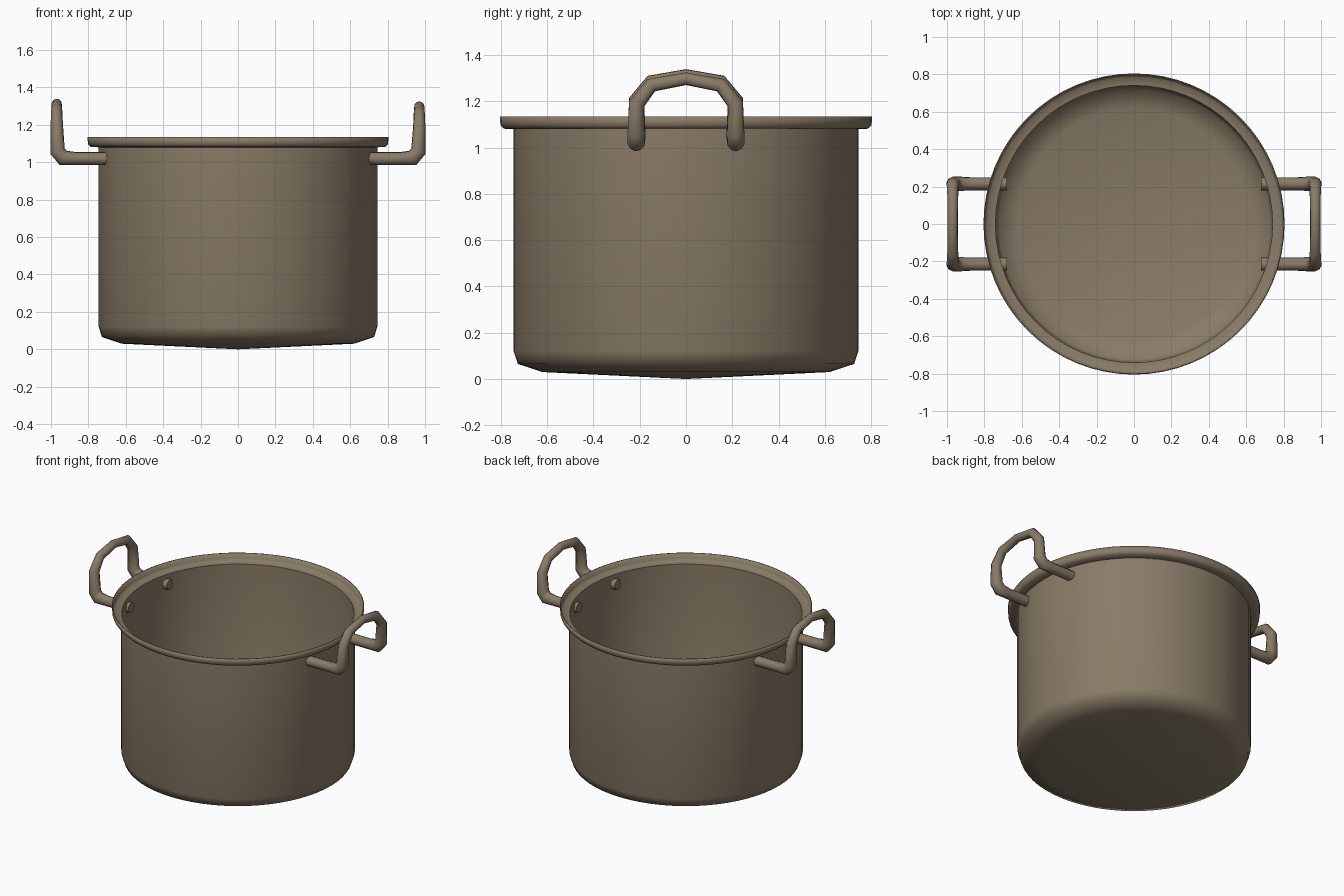
import bpy, bmesh, math
from mathutils import Vector

if "Cube" in bpy.data.objects:
    bpy.data.objects.remove(bpy.data.objects["Cube"])

metal = bpy.data.materials.new("warm_metal")
metal.diffuse_color = (0.25, 0.20, 0.135, 1)
metal.use_nodes = True
metal.node_tree.nodes["Principled BSDF"].inputs["Base Color"].default_value = metal.diffuse_color


def finish(name, bm, angle):
    mesh = bpy.data.meshes.new(name)
    bm.to_mesh(mesh)
    bm.free()
    obj = bpy.data.objects.new(name, mesh)
    bpy.context.collection.objects.link(obj)
    mesh.materials.append(metal)
    bpy.ops.object.select_all(action='DESELECT')
    obj.select_set(True)
    bpy.context.view_layer.objects.active = obj
    bpy.ops.object.shade_smooth_by_angle(angle=math.radians(angle))
    return obj


def lathe(profile, segments):
    bm = bmesh.new()
    verts = [bm.verts.new((r, 0, z)) for r, z in profile]
    edges = [bm.edges.new(pair) for pair in zip(verts, verts[1:])]
    bmesh.ops.spin(bm, geom=verts + edges, cent=(0, 0, 0), axis=(0, 0, 1),
                   angle=math.tau, steps=segments)
    bmesh.ops.remove_doubles(bm, verts=bm.verts[:], dist=1e-4)
    # make normals face outward
    bm.normal_update()
    wall = max(bm.faces, key=lambda f: f.calc_area())
    c = wall.calc_center_median()
    if wall.normal.x * c.x + wall.normal.y * c.y < 0:
        bmesh.ops.reverse_faces(bm, faces=bm.faces[:])
    return bm


def mitred_tube(path, sizes, radius, sides=10):
    """Sweep a round section along a path with mitred corners."""
    bm = bmesh.new()
    dirs = [(b - a).normalized() for a, b in zip(path, path[1:])]
    d = dirs[0]
    u = d.orthogonal().normalized()
    v = d.cross(u)
    ring = [path[0] + radius * (math.cos(t) * u + math.sin(t) * v)
            for t in (math.tau * k / sides for k in range(sides))]
    rings = []
    for i, p in enumerate(path):
        if i > 0:
            d = dirs[i - 1]
            n = d + dirs[min(i, len(dirs) - 1)]
            ring = [q + d * ((p - q).dot(n) / d.dot(n)) for q in ring]
        rings.append([bm.verts.new(p + (q - p) * sizes[i]) for q in ring])
    for a, b in zip(rings, rings[1:]):
        for k in range(sides):
            j = (k + 1) % sides
            bm.faces.new((a[k], a[j], b[j], b[k]))
    bm.faces.new(rings[0])
    bm.faces.new(rings[-1])
    bmesh.ops.recalc_face_normals(bm, faces=bm.faces[:])
    return bm


# Pot body: thin shell with rounded base and stepped, upturned rim
profile = [(0, 0), (0.62, 0.03), (0.727, 0.065), (0.745, 0.12),
           (0.745, 1.08), (0.788, 1.082), (0.802, 1.097), (0.805, 1.135)]
pot = finish("pot_body", lathe(profile, 64), 60)
shell = pot.modifiers.new("wall_thickness", 'SOLIDIFY')
shell.thickness = 0.006
shell.offset = -1

# Handles: two prongs out of the wall, turning up into a faceted arch
half = [(0.68, 0.215, 1.02), (0.87, 0.215, 1.02), (0.935, 0.215, 1.024),
        (0.965, 0.214, 1.06), (0.969, 0.213, 1.19), (0.969, 0.15, 1.27)]
half_sizes = [1, 1, 1.12, 1.12, 0.95, 0.84]
for name, side, lift in (("right_handle", 1, 0), ("left_handle", -1, 0.014)):
    def point(x, y, z):
        return Vector((side * x, y, z + (lift if z > 1.15 else 0)))
    path = [point(x, -y, z) for x, y, z in half]
    path.append(point(0.969, 0, 1.298))
    path += [point(*p) for p in reversed(half)]
    sizes = half_sizes + [0.78] + half_sizes[::-1]
    finish(name, mitred_tube(path, sizes, 0.035), 55)
